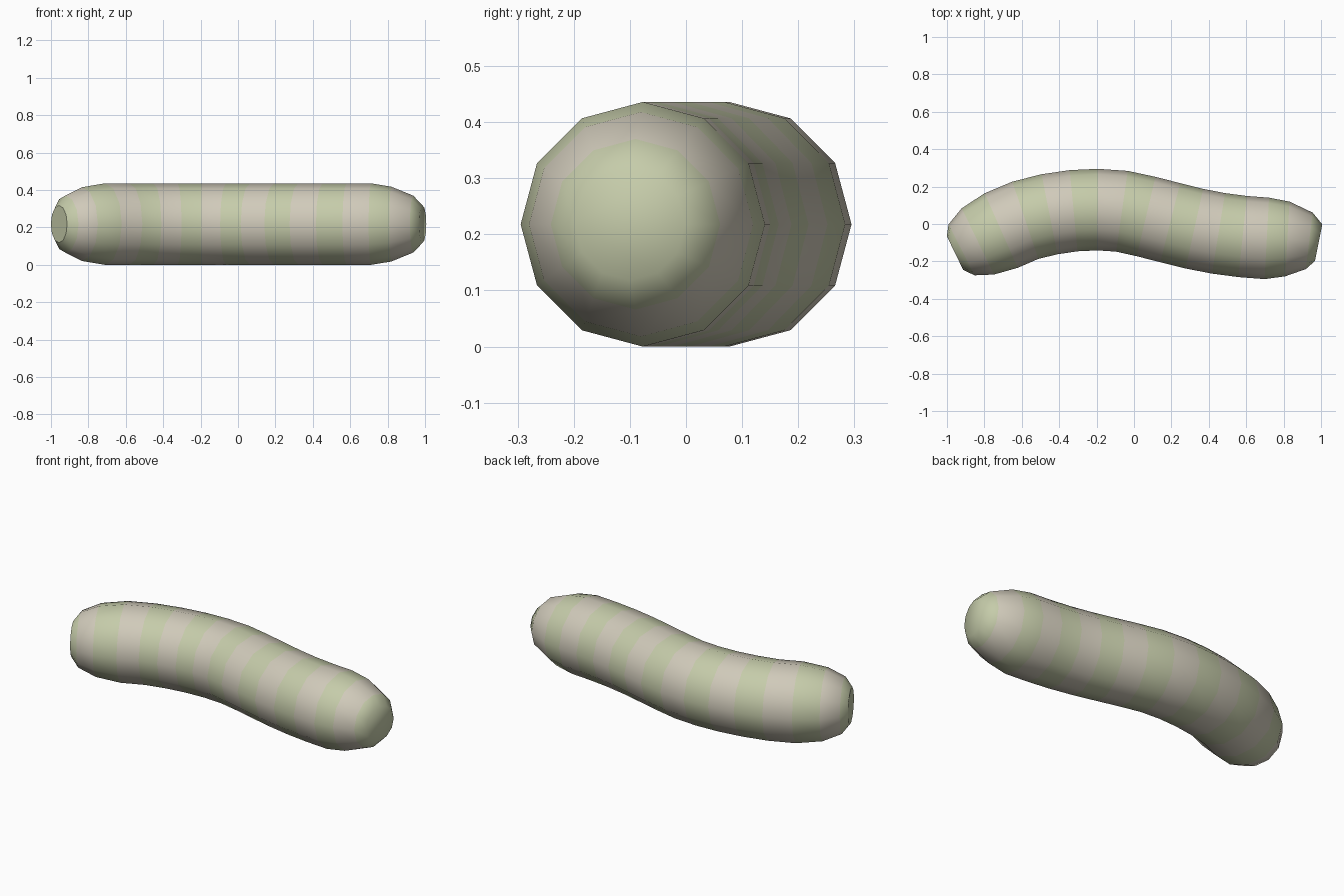
import bpy, bmesh, math
from mathutils import Vector

if "Cube" in bpy.data.objects:
    bpy.data.objects.remove(bpy.data.objects["Cube"])

SIDES = 12
R = 0.218

# centreline (x, y, radius): rounded tail, even S-curve body, rounded head
tail = [(-0.957, -0.155, 0.10), (-0.922, -0.138, 0.153), (-0.835, -0.093, 0.197)]
body_y = [-0.035, 0.02, 0.052, 0.071, 0.077, 0.068, 0.04, 0.007, -0.025, -0.05, -0.067, -0.077]
body = [(-0.71 + 1.42 * i / 11, y, R) for i, y in enumerate(body_y)]
head = [(0.82, -0.08, 0.2), (0.937, -0.09, 0.152), (0.987, -0.10, 0.10)]
path = tail + body + head


def make_material(name, rgb):
    mat = bpy.data.materials.new(name)
    mat.diffuse_color = (*rgb, 1)
    mat.use_nodes = True
    mat.node_tree.nodes["Principled BSDF"].inputs["Base Color"].default_value = mat.diffuse_color
    return mat


def ring(bm, i):
    """Ring of vertices square to the centreline at point i."""
    a = path[max(i - 1, 0)]
    b = path[min(i + 1, len(path) - 1)]
    t = Vector((b[0] - a[0], b[1] - a[1], 0)).normalized()
    side, up = Vector((t.y, -t.x, 0)), Vector((0, 0, 1))
    x, y, r = path[i]
    c = Vector((x, y, R))
    verts = []
    for k in range(SIDES):
        ang = 2 * math.pi * k / SIDES
        verts.append(bm.verts.new(c + r * (math.cos(ang) * up + math.sin(ang) * side)))
    return verts


bm = bmesh.new()
rings = [ring(bm, i) for i in range(len(path))]

# striped skin, one colour per segment
for i in range(len(rings) - 1):
    for k in range(SIDES):
        n = (k + 1) % SIDES
        f = bm.faces.new((rings[i][k], rings[i][n], rings[i + 1][n], rings[i + 1][k]))
        f.material_index = i % 2
        f.smooth = True

# head cap, blended into the skin
f = bm.faces.new(rings[-1])
f.smooth = True
bmesh.ops.recalc_face_normals(bm, faces=bm.faces)

# tail cap: flat, inward-facing disc with its own vertices
cap = bm.faces.new([bm.verts.new(v.co) for v in rings[0]])
cap.normal_update()
if cap.normal.x < 0:
    cap.normal_flip()

mesh = bpy.data.meshes.new("worm_body")
bm.to_mesh(mesh)
bm.free()
mesh.materials.append(make_material("pale_green", (0.56, 0.60, 0.40)))
mesh.materials.append(make_material("beige", (0.63, 0.59, 0.49)))
bpy.context.collection.objects.link(bpy.data.objects.new("worm_body", mesh))
